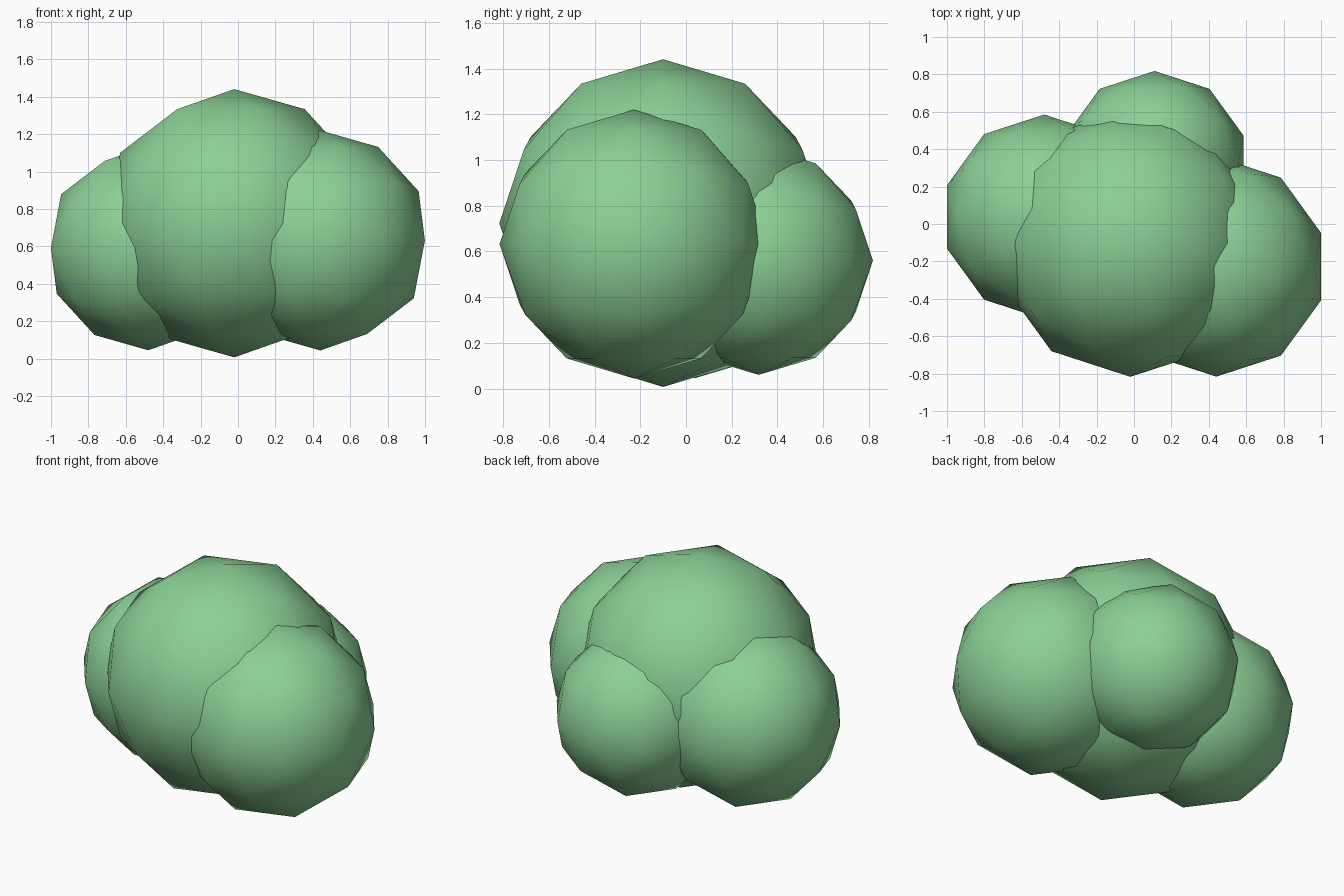
import bpy

cube = bpy.data.objects.get("Cube")
if cube:
    bpy.data.objects.remove(cube, do_unlink=True)

# Leaf colour
leaf = bpy.data.materials.new("leaf_green")
leaf.use_nodes = True
colour = (0.26, 0.63, 0.30, 1.0)
leaf.diffuse_color = colour
bsdf = next(n for n in leaf.node_tree.nodes if n.type == "BSDF_PRINCIPLED")
bsdf.inputs["Base Color"].default_value = colour
bsdf.inputs["Roughness"].default_value = 0.9


def foliage(name, radius, centre):
    """One smooth-shaded, low-poly ball of leaves."""
    bpy.ops.mesh.primitive_ico_sphere_add(subdivisions=2, radius=radius, location=centre)
    ball = bpy.context.object
    ball.name = name
    ball.data.materials.append(leaf)
    bpy.ops.object.shade_smooth()
    return ball


# Bush made of four overlapping clumps
foliage("main_foliage", 0.717, (-0.02, -0.10, 0.724))
foliage("left_foliage", 0.588, (0.44, -0.228, 0.632))
foliage("right_foliage", 0.547, (-0.48, 0.038, 0.592))
foliage("back_foliage", 0.50, (0.11, 0.318, 0.56))
